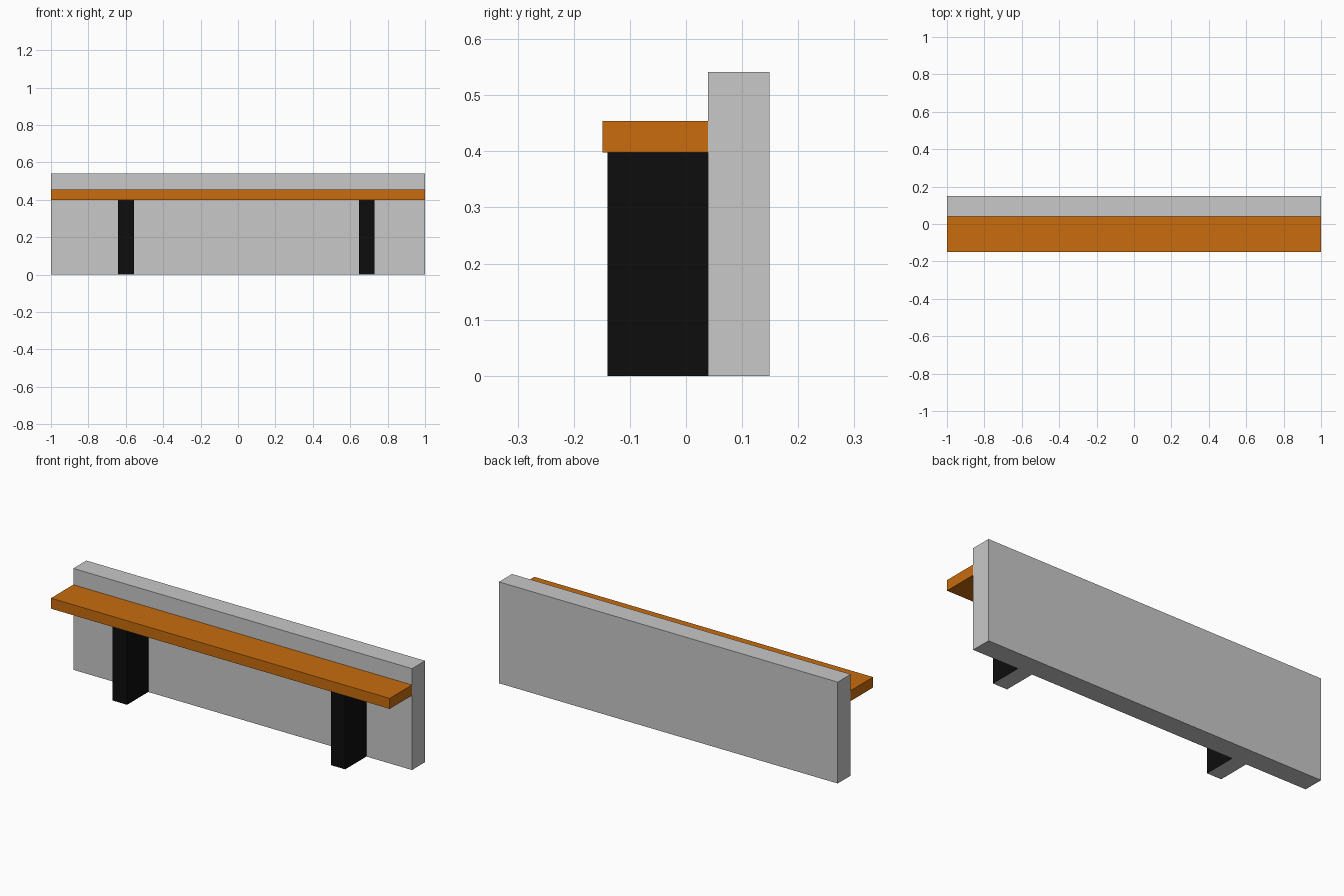
import bpy

if "Cube" in bpy.data.objects:
    bpy.data.objects.remove(bpy.data.objects["Cube"])


def material(name, rgb):
    m = bpy.data.materials.new(name)
    m.diffuse_color = (*rgb, 1.0)
    m.use_nodes = True
    m.node_tree.nodes["Principled BSDF"].inputs["Base Color"].default_value = m.diffuse_color
    return m


concrete = material("concrete grey", (0.578, 0.578, 0.578))
wood = material("orange wood", (0.578, 0.15, 0.004))
iron = material("black iron", (0.004, 0.004, 0.004))


def box(name, lo, hi, *mats):
    """Box between two corners."""
    bpy.ops.mesh.primitive_cube_add(size=1)
    ob = bpy.context.object
    ob.name = name
    for v in ob.data.vertices:
        v.co = [h if c > 0 else l for c, l, h in zip(v.co, lo, hi)]
    for m in mats:
        ob.data.materials.append(m)
    return ob


# Back wall and seat plank
box("back_wall", (-1, 0.039, 0), (1, 0.149, 0.541), concrete)
box("seat", (-1, -0.149, 0.398), (1, 0.039, 0.454), wood)

# Two legs, black with a grey underside
for side, x0, x1 in (("left", -0.642, -0.557), ("right", 0.646, 0.731)):
    leg = box(side + "_leg", (x0, -0.14, 0), (x1, 0.039, 0.398), iron, concrete)
    for f in leg.data.polygons:
        if all(leg.data.vertices[i].co.z < 0.01 for i in f.vertices):
            f.material_index = 1
